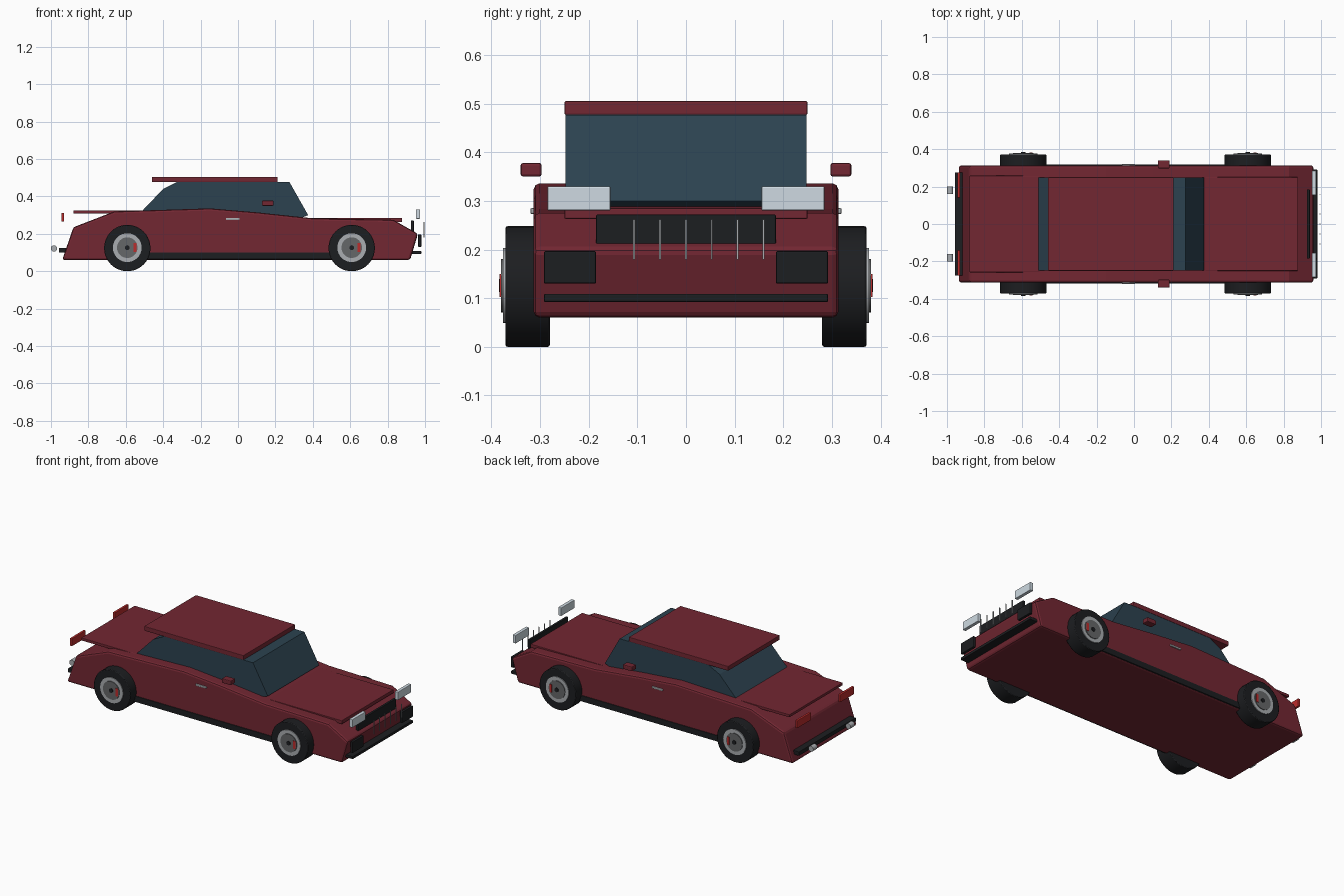
import bpy, bmesh, math
from mathutils import Matrix

if "Cube" in bpy.data.objects:
    bpy.data.objects.remove(bpy.data.objects["Cube"])


def mat(name, r, g, b):
    m = bpy.data.materials.new(name)
    m.diffuse_color = (r, g, b, 1)
    m.use_nodes = True
    m.node_tree.nodes["Principled BSDF"].inputs["Base Color"].default_value = m.diffuse_color
    return m


RED = mat("red_paint", 0.17, 0.02, 0.032)
GLASS = mat("dark_glass", 0.025, 0.055, 0.08)
BLACK = mat("black_trim", 0.012, 0.013, 0.015)
SILVER = mat("silver", 0.4, 0.42, 0.44)
GREY = mat("dark_silver", 0.13, 0.135, 0.14)
LAMP = mat("headlight", 0.62, 0.7, 0.76)
TAIL = mat("tail_red", 0.5, 0.025, 0.025)


def finish(name, bm, material, bevel=0, smooth=False):
    bmesh.ops.recalc_face_normals(bm, faces=bm.faces)
    me = bpy.data.meshes.new(name)
    bm.to_mesh(me)
    bm.free()
    me.materials.append(material)
    ob = bpy.data.objects.new(name, me)
    bpy.context.collection.objects.link(ob)
    if bevel:
        mod = ob.modifiers.new("bevel", 'BEVEL')
        mod.width, mod.segments, mod.limit_method = bevel, 2, 'ANGLE'
        mod.angle_limit = math.radians(40)
    if smooth:
        bpy.ops.object.select_all(action='DESELECT')
        ob.select_set(True)
        bpy.context.view_layer.objects.active = ob
        bpy.ops.object.shade_smooth_by_angle(angle=math.radians(35))
    return ob


def box(name, x, y, z, material, bevel=0.003):
    bm = bmesh.new()
    bmesh.ops.create_cube(bm, size=1)
    for v in bm.verts:
        v.co = [lo + (c + 0.5) * (hi - lo) for c, (lo, hi) in zip(v.co, (x, y, z))]
    return finish(name, bm, material, bevel)


def pair(name, x, y, z, material, bevel=0.003):
    box(name + "_left", x, y, z, material, bevel)
    box(name + "_right", x, (-y[1], -y[0]), z, material, bevel)


def extrude(name, profile, half, material, bevel=0):
    bm = bmesh.new()
    f = bm.faces.new([bm.verts.new((x, -half, z)) for x, z in profile])
    new = bmesh.ops.extrude_face_region(bm, geom=[f])["geom"]
    bmesh.ops.translate(bm, vec=(0, 2 * half, 0),
                        verts=[v for v in new if isinstance(v, bmesh.types.BMVert)])
    return finish(name, bm, material, bevel)


def disc(name, x, y0, y1, z, r, material, bevel=0, sides=32):
    bm = bmesh.new()
    m = Matrix.Translation((x, (y0 + y1) / 2, z)) @ Matrix.Rotation(math.pi / 2, 4, 'X')
    bmesh.ops.create_cone(bm, cap_ends=True, segments=sides, radius1=r, radius2=r,
                          depth=abs(y1 - y0), matrix=m)
    return finish(name, bm, material, bevel, True)


# Body shell and cabin
extrude("body", [(-0.94, 0.06), (0.92, 0.06), (0.962, 0.20), (0.83, 0.275), (0.40, 0.283),
                 (0.10, 0.315), (-0.15, 0.336), (-0.66, 0.32), (-0.88, 0.235)],
        0.313, RED, 0.012)
extrude("cabin_glass", [(-0.51, 0.32), (-0.51, 0.325), (-0.40, 0.44), (-0.32, 0.48),
                        (0.275, 0.477), (0.375, 0.30), (0.3, 0.27), (-0.45, 0.30)],
        0.248, GLASS)

# Panels
box("roof", (-0.46, 0.212), (-0.25, 0.25), (0.477, 0.505), RED)
box("hood", (0.20, 0.877), (-0.25, 0.25), (0.263, 0.285), RED)
box("trunk_lid", (-0.88, -0.45), (-0.258, 0.258), (0.308, 0.325), RED)

# Nose details
box("grille", (0.925, 0.94), (-0.185, 0.185), (0.205, 0.272), BLACK)
for i in range(6):
    y = -0.107 + i * 0.0533
    box(f"grille_bar_{i}", (0.991, 0.997), (y - 0.002, y + 0.002), (0.18, 0.262), SILVER, 0)
pair("headlight", (0.952, 0.973), (0.155, 0.285), (0.28, 0.33), LAMP)
pair("intake", (0.963, 0.98), (0.185, 0.292), (0.13, 0.197), BLACK)
box("front_splitter", (0.92, 0.98), (-0.292, 0.292), (0.092, 0.109), BLACK)

# Tail details
pair("taillight", (-0.945, -0.93), (0.14, 0.275), (0.265, 0.312), TAIL)
box("rear_bumper_strip", (-0.957, -0.90), (-0.275, 0.275), (0.10, 0.125), BLACK)
for s in (-1, 1):
    disc(f"exhaust_{s}", -0.984, s * 0.16, s * 0.20, 0.122, 0.017, SILVER, 0, 20)

# Side details
pair("side_skirt", (-0.50, 0.52), (0.28, 0.318), (0.064, 0.10), BLACK)
pair("mirror", (0.128, 0.19), (0.297, 0.34), (0.35, 0.378), RED, 0.005)
pair("door_handle", (-0.065, 0.008), (0.308, 0.32), (0.273, 0.285), SILVER)

# Wheels
for end, x in (("rear", -0.592), ("front", 0.608)):
    for side, s in (("right", -1), ("left", 1)):
        n = f"{end}_{side}_"
        disc(n + "tyre", x, s * 0.28, s * 0.371, 0.124, 0.124, BLACK, 0.004, 40)
        disc(n + "rim", x, s * 0.30, s * 0.376, 0.126, 0.077, SILVER)
        disc(n + "rim_face", x, s * 0.30, s * 0.38, 0.126, 0.055, GREY)
        disc(n + "hub", x, s * 0.30, s * 0.384, 0.126, 0.013, BLACK, 0, 16)
        ys = sorted((s * 0.36, s * 0.383))
        box(n + "caliper", (x + 0.032, x + 0.048), ys, (0.102, 0.15), TAIL, 0)
